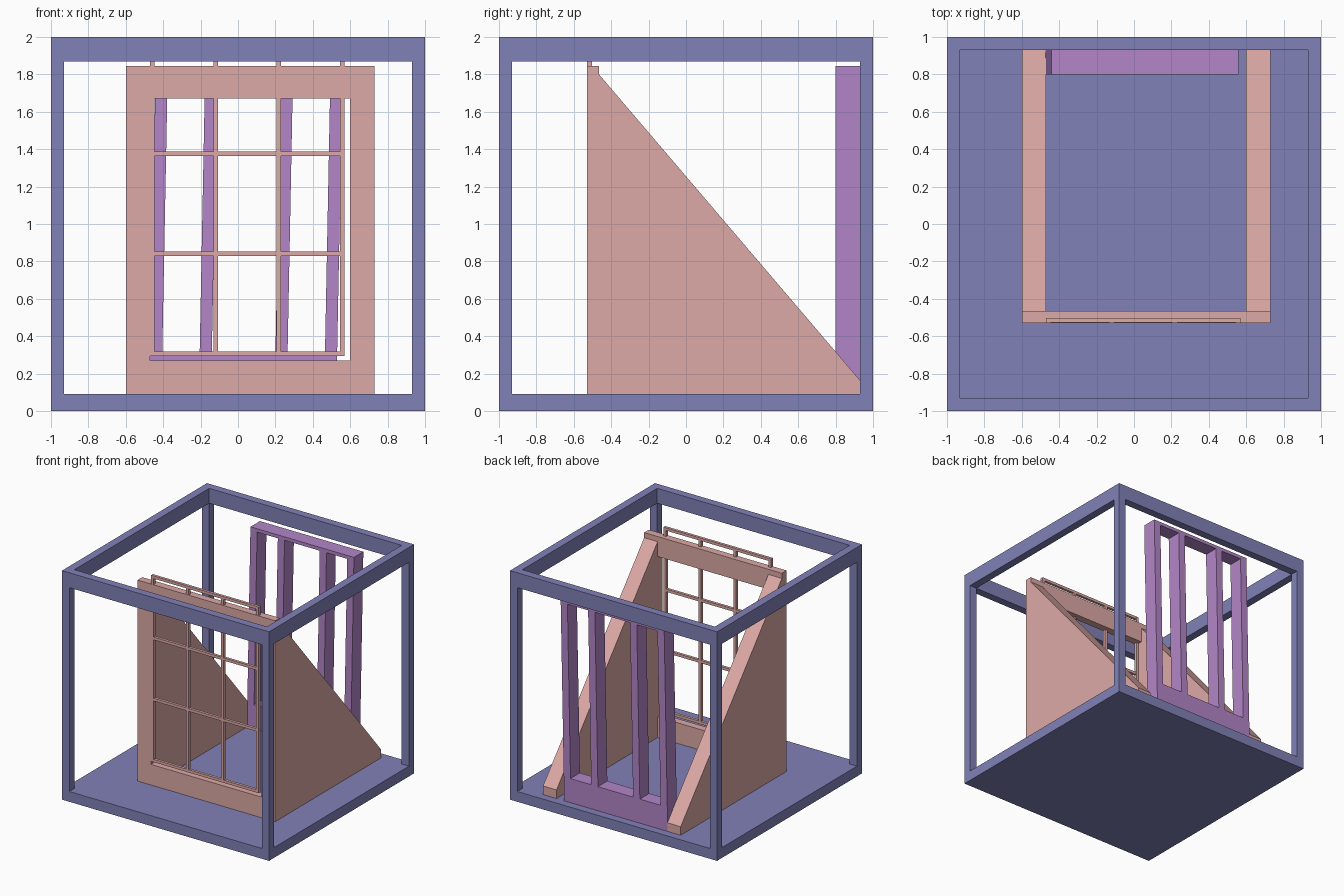
import bpy, bmesh
from mathutils import Matrix, Vector

if "Cube" in bpy.data.objects:
    bpy.data.objects.remove(bpy.data.objects["Cube"])


def material(name, rgb):
    m = bpy.data.materials.new(name)
    m.diffuse_color = (*rgb, 1)
    m.use_nodes = True
    m.node_tree.nodes["Principled BSDF"].inputs["Base Color"].default_value = m.diffuse_color
    return m


BLUE = material("blue", (0.22, 0.22, 0.48))
PINK = material("pink", (0.72, 0.40, 0.38))
PURPLE = material("purple", (0.45, 0.24, 0.58))


def finish(name, bm, mat):
    bmesh.ops.recalc_face_normals(bm, faces=bm.faces)
    me = bpy.data.meshes.new(name)
    bm.to_mesh(me)
    bm.free()
    me.materials.append(mat)
    ob = bpy.data.objects.new(name, me)
    bpy.context.collection.objects.link(ob)
    return ob


def box(name, mat, x, y, z, shear=0.0):
    """Box from (min, max) ranges; shear leans it along x as z rises."""
    bm = bmesh.new()
    bmesh.ops.create_cube(bm, size=1)
    for v in bm.verts:
        c = [r[0] + (r[1] - r[0]) * (v.co[i] + 0.5) for i, r in enumerate((x, y, z))]
        v.co = (c[0] + shear * c[2], c[1], c[2])
    return finish(name, bm, mat)


def ring(name, mat, outer, inner, depth, to_world):
    """Rectangular frame; rects are (u0, v0, u1, v1), extruded over depth."""
    bm = bmesh.new()
    loops = []
    for u0, v0, u1, v1 in (outer, inner):
        pts = ((u0, v0), (u1, v0), (u1, v1), (u0, v1))
        loops.append([bm.verts.new(to_world(u, v, depth[0])) for u, v in pts])
    o, i = loops
    faces = [bm.faces.new((o[k], o[(k + 1) % 4], i[(k + 1) % 4], i[k])) for k in range(4)]
    ext = bmesh.ops.extrude_face_region(bm, geom=faces, use_keep_orig=True)
    shift = Vector(to_world(0, 0, depth[1])) - Vector(to_world(0, 0, depth[0]))
    bmesh.ops.translate(bm, vec=shift,
                        verts=[g for g in ext["geom"] if isinstance(g, bmesh.types.BMVert)])
    return finish(name, bm, mat)


# Outer cube: floor slab, four posts, top rim
box("floor", BLUE, (-1, 1), (-1, 1), (0, 0.09))
for sx in (-1, 1):
    for sy in (-1, 1):
        box("corner_post", BLUE, sorted((sx, sx * 0.93)), sorted((sy, sy * 0.93)), (0.09, 1.87))
ring("top_rim", BLUE, (-1, -1, 1, 1), (-0.93, -0.93, 0.93, 0.93), (1.87, 2.0),
     lambda u, v, d: (u, v, d))

# Front wall with window opening
ring("front_wall", PINK, (-0.60, 0.09, 0.73, 1.845), (-0.47, 0.27, 0.60, 1.67), (-0.53, -0.465),
     lambda u, v, d: (u, d, v))

# Sloping side walls
for x0, x1 in ((-0.60, -0.47), (0.60, 0.73)):
    bm = bmesh.new()
    profile = ((-0.465, 0.09), (0.93, 0.09), (0.93, 0.165), (-0.465, 1.80))
    face = bm.faces.new([bm.verts.new((x0, y, z)) for y, z in profile])
    ext = bmesh.ops.extrude_face_region(bm, geom=[face], use_keep_orig=True)
    bmesh.ops.translate(bm, vec=(x1 - x0, 0, 0),
                        verts=[g for g in ext["geom"] if isinstance(g, bmesh.types.BMVert)])
    finish("side_wall", bm, PINK)

# Window lattice, a little behind the wall face
for k in range(4):
    x = -0.47 + k * 0.3385
    box("window_upright", PINK, (x, x + 0.024), (-0.528, -0.502), (0.295, 1.92))
    z = 0.295 + k * 0.534
    box("window_bar", PINK, (-0.47, 0.57), (-0.527, -0.503), (z, z + 0.024))

# Leaning slatted rack at the back
LEAN = 0.0195
X0 = -0.476
DEPTH = (0.80, 0.93)
box("rack_base", PURPLE, (X0, X0 + 1), DEPTH, (0.09, 0.30), LEAN)
box("rack_top", PURPLE, (X0, X0 + 1), DEPTH, (1.815, 1.845), LEAN)
for off in (0, 0.265, 0.67, 0.935):
    box("rack_slat", PURPLE, (X0 + off, X0 + off + 0.065), DEPTH, (0.30, 1.815), LEAN)
